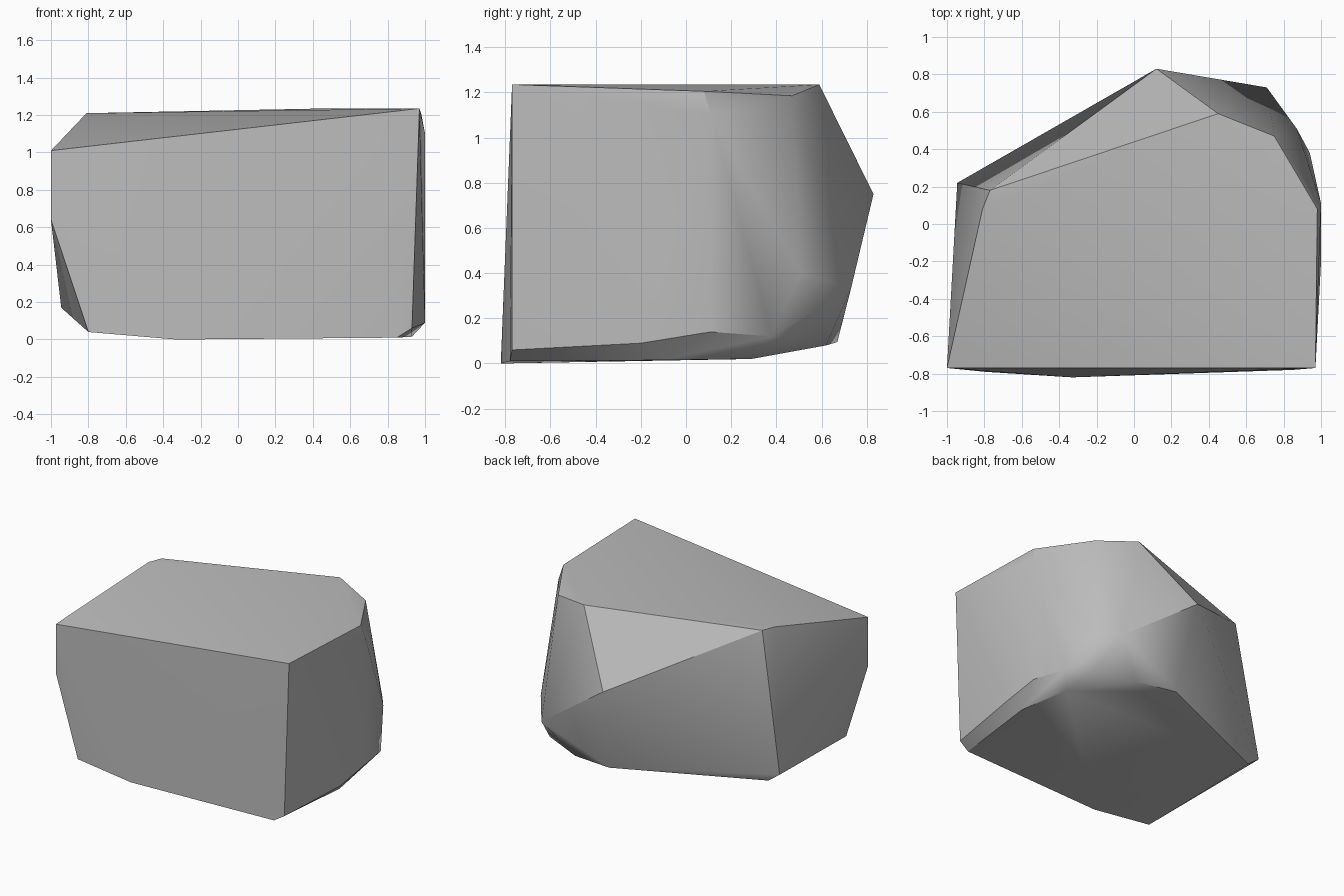
import bpy
import bmesh
import math

# Remove the default cube
default_cube = bpy.data.objects.get("Cube")
if default_cube:
    bpy.data.objects.remove(default_cube, do_unlink=True)


def flat_material(name, colour):
    material = bpy.data.materials.new(name)
    material.use_nodes = True
    material.diffuse_color = colour
    shader = material.node_tree.nodes["Principled BSDF"]
    shader.inputs["Base Color"].default_value = colour
    shader.inputs["Roughness"].default_value = 0.9
    return material


def hull_object(name, corners, material, merge_angle, sharp_angle):
    """Wrap the corners in a convex skin, merge near-flat facets and shade it."""
    bm = bmesh.new()
    for corner in corners:
        bm.verts.new(corner)
    hull = bmesh.ops.convex_hull(bm, input=bm.verts)
    unused = [v for v in bm.verts if not v.link_faces]
    bmesh.ops.delete(bm, geom=unused, context="VERTS")
    bmesh.ops.dissolve_limit(
        bm, angle_limit=math.radians(merge_angle), verts=bm.verts, edges=bm.edges
    )
    bmesh.ops.recalc_face_normals(bm, faces=bm.faces)
    mesh = bpy.data.meshes.new(name)
    bm.to_mesh(mesh)
    bm.free()
    mesh.materials.append(material)
    obj = bpy.data.objects.new(name, mesh)
    bpy.context.collection.objects.link(obj)
    bpy.ops.object.select_all(action="DESELECT")
    obj.select_set(True)
    bpy.context.view_layer.objects.active = obj
    bpy.ops.object.shade_smooth_by_angle(angle=math.radians(sharp_angle))
    return obj


# Corners around the top plane
top_rim = [
    (-1, -.77, 1.01), (.97, -.77, 1.235), (.98, .08, 1.205),
    (.75, .47, 1.185), (.45, .59, 1.235), (-.77, .18, 1.21), (-.81, .08, 1.21),
]

# Corners around the sides, between top and base
side_corners = [
    (-1, -.77, .64), (-.945, .22, .17), (.12, .83, .75), (.71, .73, .33),
    (.87, .51, .4), (.86, .49, .17), (.94, .38, .12), (1, .11, .14),
    (1, .11, 1.1), (1, -.2, .09), (.93, -.77, .06),
]

# Corners around the base plane
base_rim = [
    (-.8, -.79, .04), (-.33, -.82, 0), (.85, -.78, .01), (.93, -.1, .015),
    (.86, .29, .02), (.8, .5, .1), (.5, .62, .08), (.18, .67, .095),
    (-.85, .22, .1),
]

stone_grey = flat_material("stone grey", (.5, .5, .5, 1))
hull_object("boulder", top_rim + side_corners + base_rim, stone_grey,
            merge_angle=1, sharp_angle=30)
